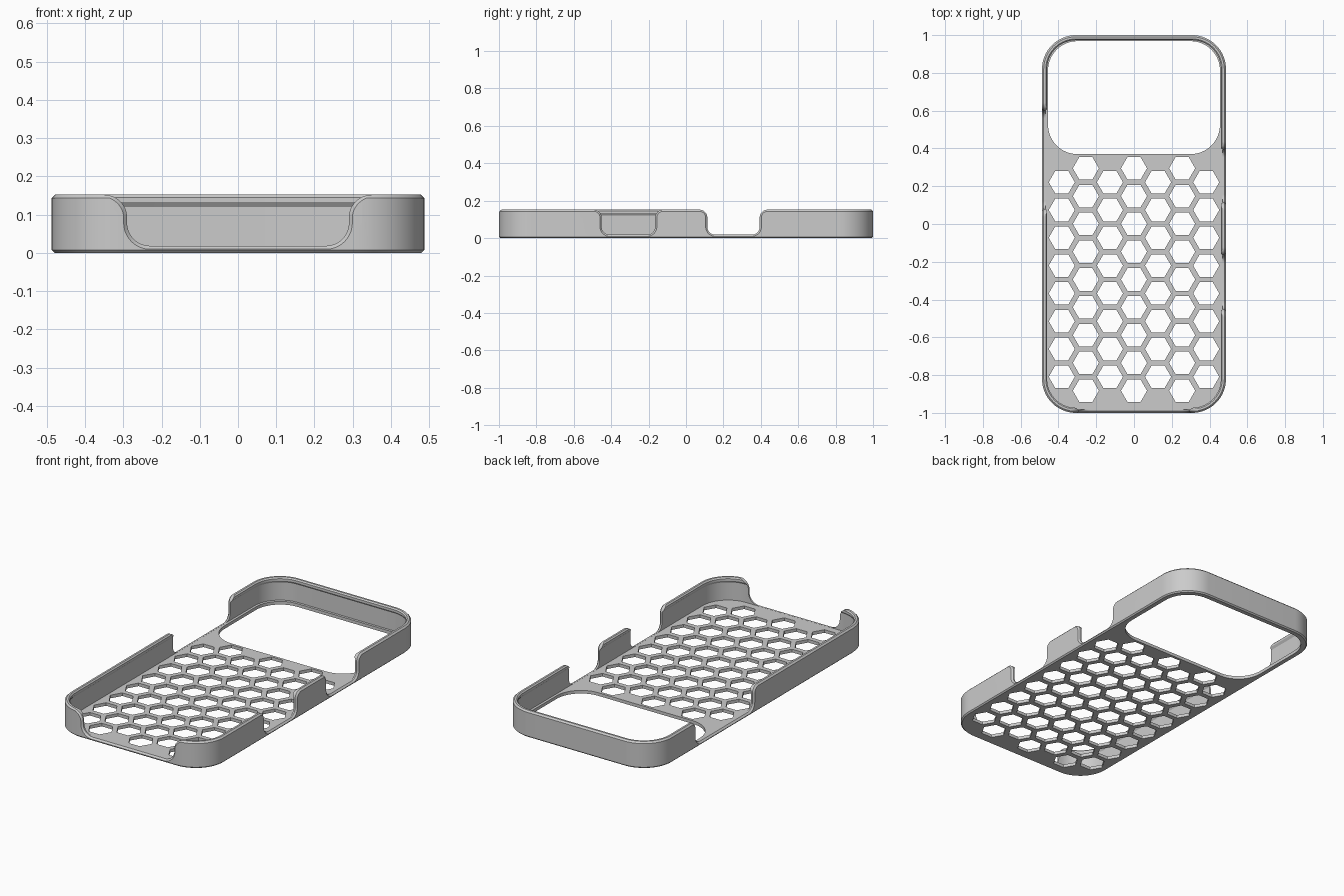
import bpy
import bmesh
import math

old = bpy.data.objects.get("Cube")
if old:
    bpy.data.objects.remove(old, do_unlink=True)

HALF_W, HALF_L, CORNER = 0.487, 1.0, 0.18
TOP, FLOOR, EDGE = 0.152, 0.018, 0.009

grey = bpy.data.materials.new("plain_grey")
grey.use_nodes = True
grey.diffuse_color = (0.6, 0.6, 0.6, 1)
grey.node_tree.nodes["Principled BSDF"].inputs["Base Color"].default_value = (0.6, 0.6, 0.6, 1)


def arc(cx, cy, r, start, end, steps=12):
    angles = [math.radians(start + (end - start) * i / steps) for i in range(steps + 1)]
    return [(cx + r * math.cos(a), cy + r * math.sin(a)) for a in angles]


def rounded_rect(hw, hl, r, cy=0.0):
    pts = []
    for sx, sy, start in ((1, 1, 0), (-1, 1, 90), (-1, -1, 180), (1, -1, 270)):
        pts += arc(sx * (hw - r), cy + sy * (hl - r), r, start, start + 90, 16)
    return pts


def loft(bm, rings):
    """Skin equal-length rings into a closed solid."""
    loops = [[bm.verts.new(p) for p in ring] for ring in rings]
    n = len(loops[0])
    for a, b in zip(loops, loops[1:]):
        for i in range(n):
            j = (i + 1) % n
            bm.faces.new((a[i], a[j], b[j], b[i]))
    bm.faces.new(loops[0][::-1])
    bm.faces.new(loops[-1])


def finish(bm, name):
    bmesh.ops.recalc_face_normals(bm, faces=bm.faces[:])
    mesh = bpy.data.meshes.new(name)
    bm.to_mesh(mesh)
    bm.free()
    mesh.materials.append(grey)
    obj = bpy.data.objects.new(name, mesh)
    bpy.context.collection.objects.link(obj)
    return obj


def prism(bm, outline):
    loft(bm, [[(x, y, z) for x, y in outline] for z in (-0.05, 0.06)])


def notch_outline(w, r, d):
    """Wall opening with flared top and rounded bottom, grown by d."""
    base = FLOOR + 0.0005
    side = [(w + r, TOP + 0.06)]
    side += arc(w + r, TOP - r, r - d, 90, 180)
    side += arc(w - r, base + r, r + d, 0, -90)
    return side + [(-u, z) for u, z in reversed(side)]


def notch(name, centre, w, r, place):
    """place maps (along wall, depth inward, height) to a point."""
    bm = bmesh.new()
    layers = ((-0.05, EDGE), (0, EDGE), (EDGE, 0), (0.07, 0))
    loft(bm, [[place(centre + u, depth, z) for u, z in notch_outline(w, r, d)]
              for depth, d in layers])
    return finish(bm, name)


# Tray: floor, wall, chamfered rim and inner retaining lip
section = [(0.007, 0), (0, 0.007), (0, TOP - EDGE), (EDGE, TOP), (0.02, TOP),
           (0.027, TOP - 0.007), (0.027, 0.133), (0.018, 0.12), (0.018, FLOOR)]
bm = bmesh.new()
loft(bm, [[(x, y, z) for x, y in rounded_rect(HALF_W - i, HALF_L - i, CORNER - i)]
          for i, z in section])
case = finish(bm, "phone_case")

# Camera opening
bm = bmesh.new()
prism(bm, rounded_rect(0.455, 0.299, 0.155, 0.669))
cutters = [finish(bm, "camera_cutter")]

# Honeycomb vents
bm = bmesh.new()
PITCH, HEX_R = 0.1472, 0.069
for col in range(-3, 4):
    odd = col % 2
    for row in range(8 if odd else 9):
        cx = col * PITCH * math.sqrt(3) / 2
        cy = 0.295 - PITCH * (row + 0.5 * odd)
        prism(bm, arc(cx, cy, HEX_R, 0, 300, 5))
cutters.append(finish(bm, "honeycomb_cutter"))


# Wall notches: front, two on the left side, one on the right side
def on_front(u, depth, z):
    return (u, -HALF_L + depth, z)


def on_left(u, depth, z):
    return (HALF_W - depth, u, z)


def on_right(u, depth, z):
    return (-HALF_W + depth, u, z)


cutters += [notch("front_notch_cutter", 0, 0.29, 0.06, on_front),
            notch("left_front_notch_cutter", -0.308, 0.143, 0.042, on_left),
            notch("left_rear_notch_cutter", 0.254, 0.14, 0.042, on_left),
            notch("right_notch_cutter", 0.34, 0.26, 0.042, on_right)]

# Cut the openings
bpy.context.view_layer.objects.active = case
for cutter in cutters:
    cutter.hide_render = True
    mod = case.modifiers.new(cutter.name, 'BOOLEAN')
    mod.operation = 'DIFFERENCE'
    mod.solver = 'EXACT'
    mod.object = cutter
    bpy.ops.object.modifier_apply(modifier=mod.name)
    bpy.data.objects.remove(cutter, do_unlink=True)

# Smooth the curved walls, keep edges crisp
bpy.ops.object.select_all(action='DESELECT')
case.select_set(True)
bpy.ops.object.shade_smooth_by_angle(angle=math.radians(25))
